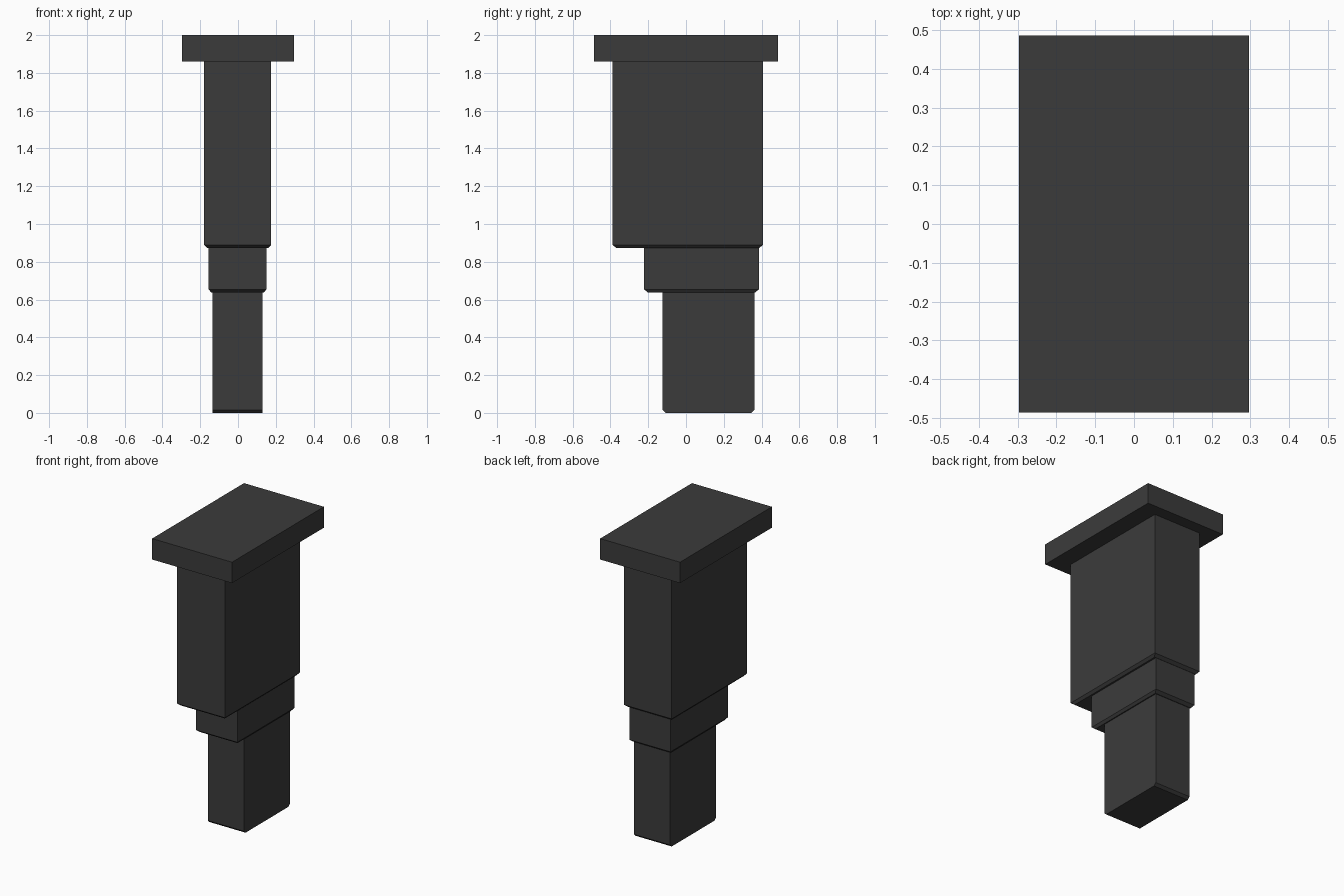
import bpy
import bmesh

cube = bpy.data.objects.get("Cube")
if cube:
    bpy.data.objects.remove(cube, do_unlink=True)

# Single dark grey finish
grey = bpy.data.materials.new("dark grey")
grey.use_nodes = True
colour = (0.044, 0.044, 0.044, 1)
grey.diffuse_color = colour
grey.node_tree.nodes["Principled BSDF"].inputs["Base Color"].default_value = colour


def block(name, xs, ys, zs, inset_x=0.0, inset_y=0.0, rise=0.016):
    """Box between limits, with its lower rim tapered inwards."""
    def ring(z, dx, dy):
        x0, x1, y0, y1 = xs[0] + dx, xs[1] - dx, ys[0] + dy, ys[1] - dy
        return [bm.verts.new((x, y, z))
                for x, y in ((x0, y0), (x1, y0), (x1, y1), (x0, y1))]

    bm = bmesh.new()
    rings = [ring(zs[0], inset_x, inset_y)]
    if inset_x or inset_y:
        rings.append(ring(zs[0] + rise, 0, 0))
    rings.append(ring(zs[1], 0, 0))
    for low, high in zip(rings, rings[1:]):
        for i in range(4):
            j = (i + 1) % 4
            bm.faces.new((low[i], low[j], high[j], high[i]))
    bm.faces.new(rings[0][::-1])
    bm.faces.new(rings[-1])
    mesh = bpy.data.meshes.new(name)
    bm.to_mesh(mesh)
    bm.free()
    mesh.materials.append(grey)
    obj = bpy.data.objects.new(name, mesh)
    bpy.context.collection.objects.link(obj)
    return obj


# Top plate, then three narrowing sections stacked beneath it
block("top_plate", (-0.296, 0.296), (-0.486, 0.486), (1.86, 2.0))
block("upper_body", (-0.179, 0.176), (-0.389, 0.407), (0.873, 1.86), 0.015, 0.02)
block("middle_collar", (-0.155, 0.15), (-0.222, 0.386), (0.638, 0.873), 0.012, 0.02)
block("lower_post", (-0.136, 0.131), (-0.124, 0.362), (0.0, 0.638), 0.0, 0.017)
